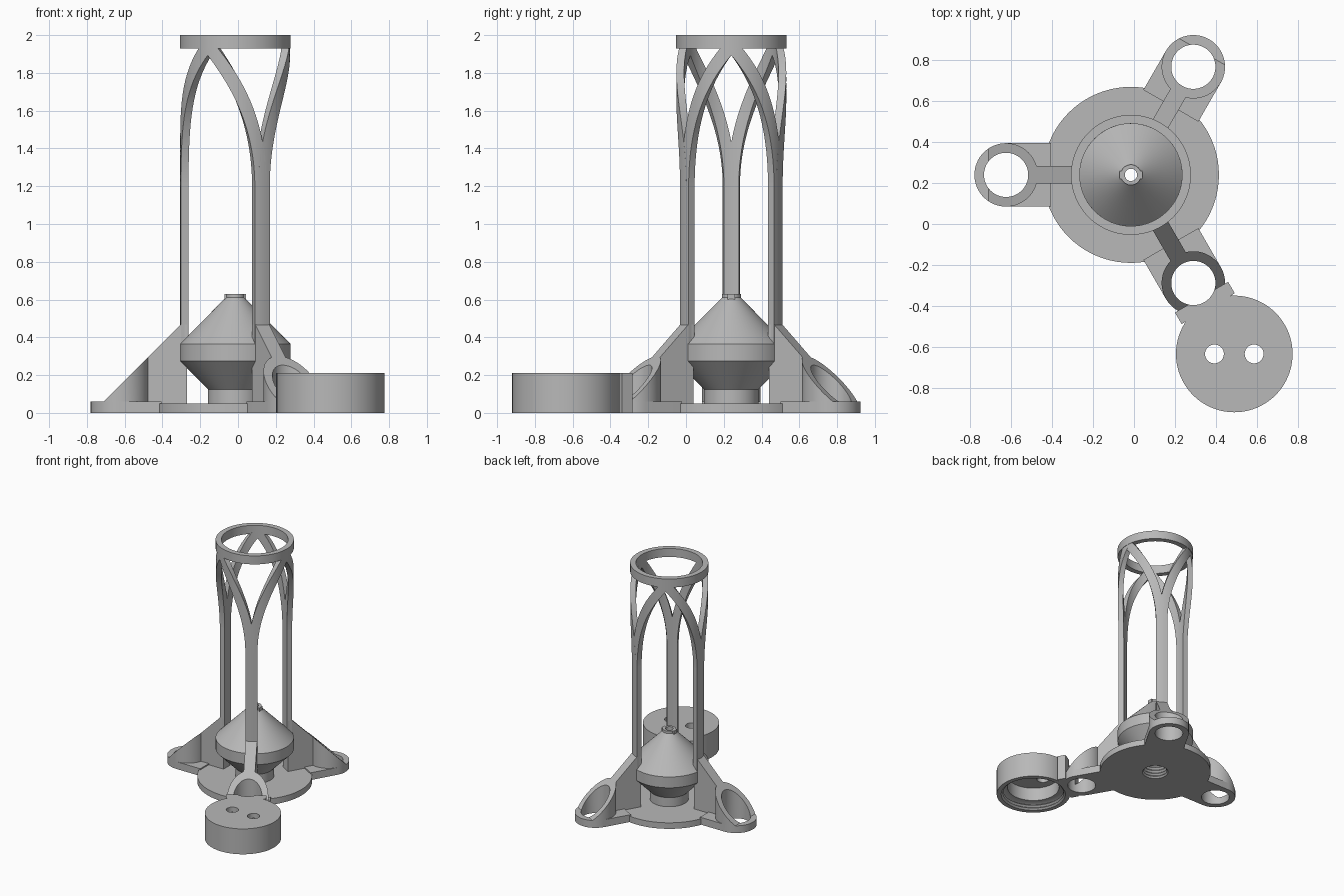
import bpy, bmesh
from math import sin, cos, pi, sqrt, radians
from mathutils import Vector

if "Cube" in bpy.data.objects:
    bpy.data.objects.remove(bpy.data.objects["Cube"], do_unlink=True)

grey = bpy.data.materials.new("plain grey")
grey.use_nodes = True
grey.diffuse_color = (0.48, 0.48, 0.48, 1)
grey.node_tree.nodes["Principled BSDF"].inputs["Base Color"].default_value = grey.diffuse_color

CENTRE = Vector((-0.015, 0.24, 0))   # tower axis
ARMS = {"left_rear": 60, "right": 180, "front": -60}
R_IN, R_OUT = 0.25, 0.291            # cage wall
FOOT_R = 0.61                        # distance of the foot sockets


def finish(name, bm, loc=CENTRE, angle=0):
    bmesh.ops.remove_doubles(bm, verts=bm.verts, dist=1e-5)
    bmesh.ops.recalc_face_normals(bm, faces=bm.faces)
    mesh = bpy.data.meshes.new(name)
    bm.to_mesh(mesh)
    bm.free()
    mesh.materials.append(grey)
    ob = bpy.data.objects.new(name, mesh)
    bpy.context.collection.objects.link(ob)
    ob.location = loc
    ob.rotation_euler.z = radians(angle)
    return ob


def activate(ob):
    bpy.ops.object.select_all(action="DESELECT")
    ob.select_set(True)
    bpy.context.view_layer.objects.active = ob


def cut(ob, cutter):
    mod = ob.modifiers.new("hole", "BOOLEAN")
    mod.operation, mod.solver, mod.object = "DIFFERENCE", "EXACT", cutter
    bpy.context.view_layer.update()
    activate(ob)
    bpy.ops.object.modifier_apply(modifier=mod.name)
    bpy.data.objects.remove(cutter, do_unlink=True)


def prism(outline, lift, depth):
    """Extrude a closed outline of 3D points along a vector."""
    bm = bmesh.new()
    face = bm.faces.new([bm.verts.new(Vector(p) + Vector(lift)) for p in outline])
    ext = bmesh.ops.extrude_face_region(bm, geom=[face], use_keep_orig=True)
    bmesh.ops.translate(bm, vec=depth, verts=[v for v in ext["geom"] if isinstance(v, bmesh.types.BMVert)])
    return bm


def circle(x, r, start=0, end=360, n=64):
    full = end - start == 360
    angles = [radians(start + (end - start) * i / n) for i in range(n if full else n + 1)]
    return [(x + r * cos(a), r * sin(a), 0) for a in angles]


def rod(x, r, z0, z1):
    return prism(circle(x, r), (0, 0, z0), (0, 0, z1 - z0))


def box(x0, x1, half, z0, z1):
    return prism([(x0, -half, z0), (x1, -half, z0), (x1, half, z0), (x0, half, z0)], (0, 0, 0), (0, 0, z1 - z0))


def lathe(profile, n=80):
    """Revolve a closed (radius, height) profile."""
    bm = bmesh.new()
    rings = [[bm.verts.new((r * cos(2 * pi * i / n), r * sin(2 * pi * i / n), z)) for r, z in profile]
             for i in range(n)]
    for i in range(n):
        a, b = rings[i], rings[(i + 1) % n]
        for j in range(len(profile)):
            k = (j + 1) % len(profile)
            bm.faces.new((a[j], b[j], b[k], a[k]))
    return bm


def thread(r, z0, z1, turns, depth):
    """Zigzag bore profile, listed downwards."""
    n = 2 * turns
    return [(r - depth * (i % 2), z1 + (z0 - z1) * i / n) for i in range(n + 1)]


def shell_strip(bm, rows):
    """Curved bar on the cage wall; rows of (height, first angle, last angle)."""
    cols, prev = 5, None
    for z, a0, a1 in rows:
        arc = [a0 + (a1 - a0) * i / (cols - 1) for i in range(cols)]
        loop = [bm.verts.new((R_OUT * cos(a), R_OUT * sin(a), z)) for a in arc]
        loop += [bm.verts.new((R_IN * cos(a), R_IN * sin(a), z)) for a in reversed(arc)]
        if prev:
            for j in range(len(loop)):
                k = (j + 1) % len(loop)
                bm.faces.new((prev[j], prev[k], loop[k], loop[j]))
        else:
            bm.faces.new(loop)
        prev = loop
    bm.faces.new(prev)


parts = []

# Base disc with threaded bore
parts.append(finish("base_disc", lathe([(0.1, 0), (0.43, 0), (0.43, 0.05)] + thread(0.1, 0, 0.05, 2, 0.012)[:-1])))

# Funnel body with neck, belt, cone and nozzle
outer = [(0.145, 0.05), (0.145, 0.125), (0.293, 0.275), (0.293, 0.365), (0.055, 0.605), (0.05, 0.61), (0.05, 0.63)]
inner = [(0.03, 0.63), (0.03, 0.56), (0.25, 0.34), (0.25, 0.29), (0.1, 0.14)]
parts.append(finish("funnel_body", lathe(outer + inner + thread(0.1, 0.05, 0.13, 3, 0.012))))
for side, ang in (("left", 0), ("right", 180)):
    parts.append(finish(side + "_nozzle_tab", box(0.035, 0.057, 0.02, 0.6, 0.63), angle=ang))

# Cage top ring
parts.append(finish("top_ring", lathe([(R_IN, 1.93), (0.293, 1.93), (0.293, 2), (R_IN, 2)])))

for arm, ang in ARMS.items():
    # Flat foot with round end
    outline = [(0.39, -0.155, 0)] + circle(FOOT_R, 0.155, -90, 90, 32) + [(0.39, 0.155, 0)]
    foot = finish(arm + "_foot", prism(outline, (0, 0, 0), (0, 0, 0.06)), angle=ang)

    # Socket tube sliced by the sloping plane
    bm = rod(FOOT_R, 0.155, 0.03, 0.4)
    res = bmesh.ops.bisect_plane(bm, geom=bm.verts[:] + bm.edges[:] + bm.faces[:], plane_co=(0.695, 0, 0.06),
                                 plane_no=(1, 0, 1), clear_outer=True)
    bmesh.ops.holes_fill(bm, edges=[e for e in res["geom_cut"] if isinstance(e, bmesh.types.BMEdge)])
    socket = finish(arm + "_socket", bm, angle=ang)

    # Buttress rib
    rib = finish(arm + "_rib", prism([(0.255, 0, 0.04), (0.6, 0, 0.04), (0.6, 0, 0.155), (0.288, 0, 0.467),
                                      (0.255, 0, 0.467)], (0, -0.043, 0), (0, 0.086, 0)), angle=ang)
    for ob in (foot, socket, rib):
        cut(ob, finish("hole_cutter", rod(FOOT_R, 0.108, -0.1, 0.6), angle=ang))
        parts.append(ob)

    # Post, then two arched branches up to the ring
    bm = bmesh.new()
    half = 0.043 / 0.27
    shell_strip(bm, [(0.3, -half, half), (1.22, -half, half)])
    parts.append(finish(arm + "_post", bm, angle=ang))
    for side, s in (("left", 1), ("right", -1)):
        bm, rows, bend = bmesh.new(), [], 1.152
        for i in range(21):
            h = 0.75 * i / 20
            root = sqrt(bend ** 2 - h ** 2)
            mid, wide = 0.0095 + bend - root, 0.033 * bend / root
            rows.append((1.2 + h, s * (mid - wide) / 0.27, s * (mid + wide) / 0.27))
        shell_strip(bm, rows)
        parts.append(finish(f"{arm}_{side}_branch", bm, angle=ang))

# Bracket joining the front foot and the cup
bracket = finish("cup_bracket", box(0.69, 0.755, 0.15, 0, 0.21), angle=-60)
cut(bracket, finish("hole_cutter", rod(FOOT_R, 0.108, -0.1, 0.6), angle=-60))
parts.append(bracket)

# Round cup, open below with stepped threaded wall and two holes in its top
cup_at = Vector((0.49, -0.635, 0))
cup = finish("cup_wall", lathe([(0.285, 0), (0.285, 0.21), (0.2, 0.21), (0.2, 0.06), (0.225, 0.06)]
                               + thread(0.25, 0, 0.05, 2, 0.015)), cup_at)
lid = finish("cup_lid", rod(0, 0.21, 0.17, 0.21), cup_at)
for x in (-0.097, 0.097):
    cut(lid, finish("hole_cutter", rod(x, 0.046, 0.1, 0.3), cup_at))
parts += [cup, lid]

for ob in parts:
    activate(ob)
    bpy.ops.object.shade_smooth_by_angle(angle=radians(30))
